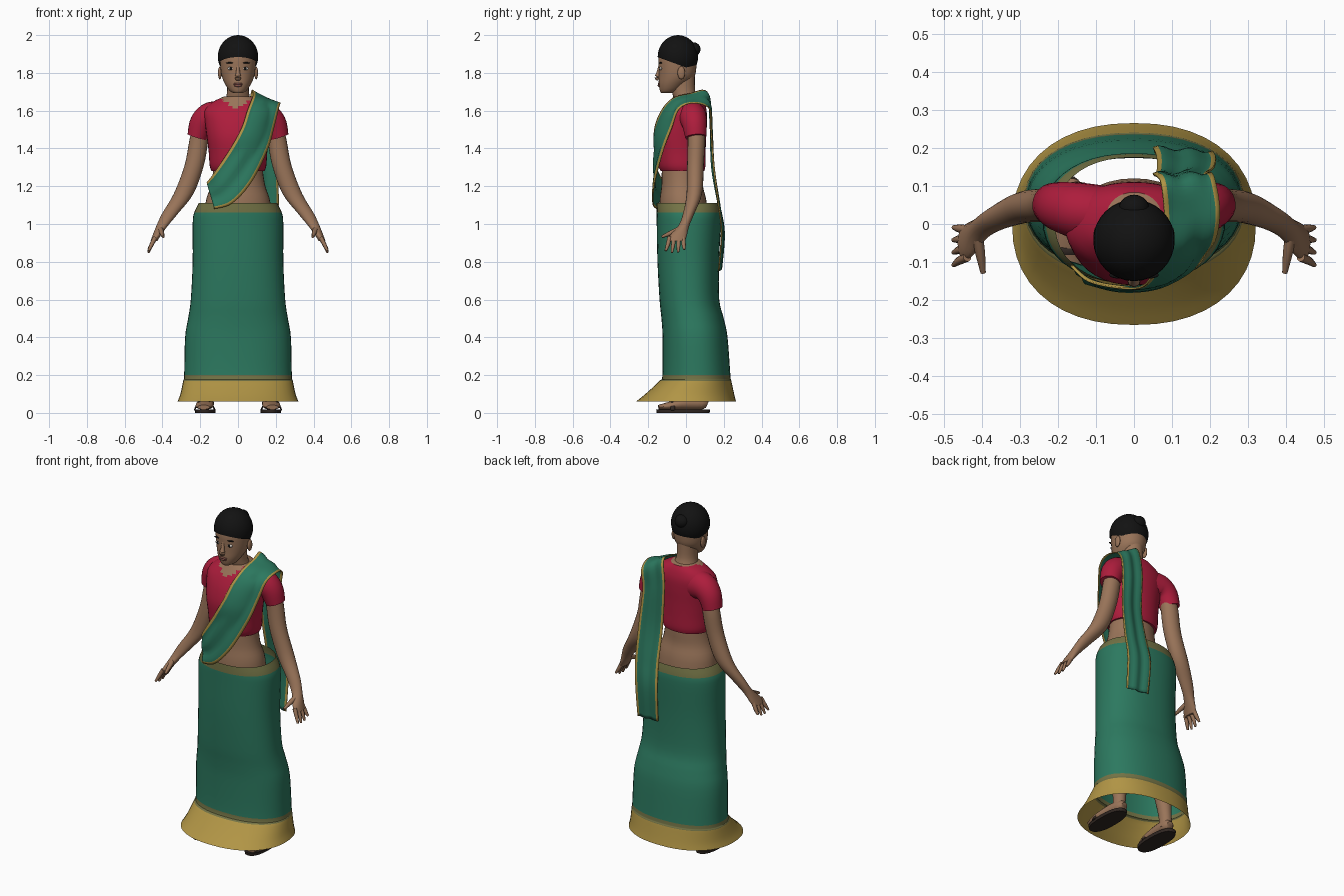
import bpy, bmesh, math
from mathutils import Vector, Matrix

cube = bpy.data.objects.get("Cube")
if cube:
    bpy.data.objects.remove(cube, do_unlink=True)


def material(name, r, g, b):
    m = bpy.data.materials.new(name)
    m.use_nodes = True
    m.diffuse_color = (r, g, b, 1)
    node = next(n for n in m.node_tree.nodes if n.type == 'BSDF_PRINCIPLED')
    node.inputs["Base Color"].default_value = (r, g, b, 1)
    return m


GREEN = material("green_cloth", .025, .19, .115)
GOLD = material("gold_border", .44, .30, .06)
OLIVE = material("olive_band", .17, .17, .06)
RED = material("red_blouse", .42, .012, .045)
SKIN = material("brown_skin", .32, .175, .10)
HAIR = material("black_hair", .006, .006, .006)
SOLE = material("dark_sandal", .03, .02, .016)
LIPS = material("lip_brown", .24, .09, .07)
WHITE = material("eye_white", .6, .55, .5)
parts = []


def finish(name, bm, mats, rule=None):
    bmesh.ops.recalc_face_normals(bm, faces=bm.faces)
    if rule:
        for f in bm.faces:
            f.material_index = rule(f.calc_center_median())
    mesh = bpy.data.meshes.new(name)
    bm.to_mesh(mesh)
    bm.free()
    for m in mats:
        mesh.materials.append(m)
    ob = bpy.data.objects.new(name, mesh)
    bpy.context.collection.objects.link(ob)
    parts.append(ob)
    return ob


def spline(rows, steps):
    """Smooth interpolation through rows of numbers."""
    out = []
    for i in range(len(rows) - 1):
        a, b, c, d = (rows[max(0, min(len(rows) - 1, i + k))] for k in (-1, 0, 1, 2))
        for s in range(steps):
            t = s / steps
            out.append([.5 * (2 * q + (r - p) * t + (2 * p - 5 * q + 4 * r - w) * t * t
                              + (3 * q - p - 3 * r + w) * t ** 3)
                        for p, q, r, w in zip(a, b, c, d)])
    return out + [list(rows[-1])]


def skin_rings(name, rings, mats, rule=None, caps=True):
    bm = bmesh.new()
    vs = [[bm.verts.new(p) for p in ring] for ring in rings]
    n = len(vs[0])
    for a, b in zip(vs, vs[1:]):
        for i in range(n):
            j = (i + 1) % n
            bm.faces.new((a[i], a[j], b[j], b[i]))
    if caps:
        bm.faces.new(vs[0])
        bm.faces.new(vs[-1])
    return finish(name, bm, mats, rule)


def power(v, e):
    return math.copysign(abs(v) ** e, v)


def loft(name, rows, mats, rule=None, n=32, steps=4, side=1, square=2, caps=True):
    """Level oval rings: x, y, z, half width, half depth."""
    rings = []
    for x, y, z, a, b in spline(rows, steps):
        angles = [math.tau * i / n for i in range(n)]
        rings.append([(side * x + a * power(math.cos(t), 2 / square),
                       y + b * power(math.sin(t), 2 / square), z) for t in angles])
    return skin_rings(name, rings, mats, rule, caps)


def tube(name, rows, mat, n=12, steps=3, side=1):
    """Rings across a path: x, y, z, half width, half height."""
    rows = [(r[0] * side, *r[1:]) for r in spline(rows, steps)]
    pts = [Vector(r[:3]) for r in rows]
    rings = []
    for i, r in enumerate(rows):
        d = pts[min(i + 1, len(pts) - 1)] - pts[max(i - 1, 0)]
        q = d.to_track_quat('Z', 'Y')
        rings.append([pts[i] + q @ Vector((r[3] * math.cos(math.tau * k / n),
                                           r[4] * math.sin(math.tau * k / n), 0)) for k in range(n)])
    return skin_rings(name, rings, [mat])


def ball(name, centre, size, mat, cut=None, seg=20):
    bm = bmesh.new()
    bmesh.ops.create_uvsphere(bm, u_segments=seg, v_segments=seg // 2 + 2, radius=1,
                              matrix=Matrix.Translation(centre) @ Matrix.Diagonal((*size, 1)))
    if cut:
        bmesh.ops.bisect_plane(bm, geom=bm.verts[:] + bm.edges[:] + bm.faces[:],
                               plane_co=cut[0], plane_no=cut[1], clear_inner=True)
    return finish(name, bm, [mat])


# Long skirt with gold hem and olive bands
loft("skirt", [(0, 0, .06, .32, .265), (0, .02, .10, .305, .235), (0, .05, .17, .29, .19),
               (0, .055, .20, .285, .18), (0, .048, .40, .28, .172), (0, .035, .50, .264, .165),
               (0, .018, .60, .25, .158), (0, .012, .80, .24, .163), (0, .015, 1.0, .24, .17),
               (0, .014, 1.06, .232, .17), (0, .01, 1.11, .208, .165)],
     [GREEN, GOLD, OLIVE],
     lambda c: 1 if c.z < .17 else 2 if c.z < .20 or c.z > 1.06 else 0,
     n=44, square=2.25, caps=False)

# Waist and blouse
loft("midriff", [(0, -.01, .95, .18, .13), (0, -.015, 1.11, .172, .125), (0, -.02, 1.2, .145, .11),
                 (0, -.02, 1.28, .132, .108), (0, -.02, 1.36, .13, .10)], [SKIN])
blouse = loft("blouse", [(0, -.018, 1.28, .14, .115), (0, -.022, 1.31, .15, .125),
                         (0, -.026, 1.38, .155, .13), (0, -.027, 1.46, .165, .133),
                         (0, -.016, 1.54, .175, .126), (0, -.003, 1.60, .178, .112),
                         (0, .006, 1.645, .135, .092), (0, .008, 1.675, .075, .075)],
              [RED, SKIN], lambda c: int(c.y < .01 and c.z > 1.605 + .75 * abs(c.x + .01)),
              n=40, square=2.15)

# Neck and head
loft("neck", [(0, .015, 1.6, .08, .06), (0, 0, 1.66, .066, .062), (0, -.014, 1.71, .057, .062),
              (0, -.015, 1.80, .06, .062)], [SKIN], n=24)
loft("head", [(0, -.10, 1.693, .024, .03), (0, -.088, 1.706, .045, .05), (0, -.07, 1.74, .068, .074),
              (0, -.05, 1.78, .085, .094), (0, -.045, 1.83, .093, .10), (0, -.045, 1.88, .094, .10),
              (0, -.045, 1.93, .082, .086), (0, -.045, 1.97, .045, .05)], [SKIN])
tube("nose", [(0, -.138, 1.835, .008, .008), (0, -.146, 1.80, .011, .011),
              (0, -.152, 1.775, .017, .014), (0, -.146, 1.764, .012, .008)], SKIN)
ball("upper_lip", (0, -.141, 1.742), (.025, .008, .006), LIPS)
ball("lower_lip", (0, -.141, 1.733), (.022, .009, .007), LIPS)

# Hair with a bun
ball("hair", (0, -.043, 1.885), (.107, .107, .115), HAIR,
     cut=((0, -.14, 1.88), (0, .07, .19)), seg=32)
ball("nape_hair", (0, .018, 1.835), (.062, .036, .05), HAIR)
ball("hair_bun", (0, .04, 1.925), (.04, .037, .037), HAIR)

for s, word in ((1, "left"), (-1, "right")):
    # Face details
    ball(word + "_eye", (.038 * s, -.133, 1.823), (.018, .008, .009), WHITE)
    ball(word + "_iris", (.038 * s, -.138, 1.823), (.008, .005, .008), HAIR)
    ball(word + "_brow", (.04 * s, -.134, 1.853), (.025, .009, .004), HAIR)
    ball(word + "_ear", (.096 * s, -.025, 1.80), (.010, .02, .034), SKIN)

    # Sleeve, arm and hand
    tube(word + "_sleeve", [(.08, .025, 1.565, .075, .085), (.145, .035, 1.565, .074, .08),
                            (.19, .045, 1.53, .066, .068), (.215, .052, 1.46, .056, .054)],
         RED, n=24, steps=4, side=s)
    loft(word + "_arm", [(.19, .05, 1.53, .046, .046), (.207, .055, 1.445, .05, .046),
                         (.232, .05, 1.31, .051, .044), (.288, .044, 1.16, .052, .041),
                         (.36, .014, 1.055, .042, .03), (.402, -.012, .99, .03, .029),
                         (.43, -.04, .94, .022, .045), (.445, -.05, .91, .018, .044)],
         [SKIN], n=20, side=s)
    for i, finger in enumerate(("little", "ring", "middle", "index")):
        y, drop = -.015 - .024 * i, (.865, .85, .848, .858)[i]
        tube(f"{word}_{finger}_finger",
             [(.438, y, .93, .012, .012), (.458, y + .003 - .004 * i, .89, .011, .011),
              (.474, y + .006 - .009 * i, drop, .006, .006)], SKIN, n=8, side=s)
    tube(word + "_thumb", [(.412, -.03, .975, .015, .015), (.404, -.075, .955, .013, .013),
                           (.396, -.128, .932, .007, .007)], SKIN, n=8, side=s)

    # Leg, foot and sandal
    loft(word + "_leg", [(.09, 0, .98, .085, .095), (.12, .02, .55, .066, .07),
                         (.145, .055, .32, .054, .056), (.163, .07, .12, .035, .038),
                         (.165, .07, .04, .036, .04)], [SKIN], n=20, side=s)
    tube(word + "_foot", [(.163, .112, .045, .02, .02), (.165, .085, .052, .036, .034),
                          (.17, .0, .052, .042, .036), (.178, -.085, .038, .048, .022),
                          (.182, -.145, .03, .032, .012)], SKIN, n=16, side=s)
    loft(word + "_sole", [(.174, -.015, 0, .054, .14), (.174, -.015, .018, .056, .143)],
         [SOLE], n=28, steps=1, side=s, square=2.4)
    tube(word + "_strap", [(.122, -.07, .015, .012, .004), (.145, -.07, .055, .012, .004),
                           (.177, -.07, .066, .012, .004), (.21, -.07, .055, .012, .004),
                           (.23, -.07, .015, .012, .004)], SOLE, n=8, side=s)

# Draped sash: neck-side edge and outer edge, from the right hip over the left shoulder
path = [(-.165, -.11, 1.22, -.125, -.155, 1.08), (-.12, -.15, 1.28, -.03, -.175, 1.11),
        (-.04, -.168, 1.40, .07, -.165, 1.22), (.02, -.165, 1.51, .155, -.12, 1.39),
        (.05, -.13, 1.60, .19, -.075, 1.51), (.075, -.07, 1.665, .215, -.035, 1.61),
        (.08, .02, 1.69, .225, .04, 1.64), (.07, .11, 1.70, .21, .125, 1.61),
        (.05, .13, 1.55, .195, .135, 1.5), (.06, .135, 1.30, .21, .15, 1.3),
        (.06, .175, 1.1, .215, .175, 1.1), (.05, .20, .95, .205, .19, .95),
        (.055, .185, .76, .20, .175, .75)]
COLS = [0, .08] + [.08 + .84 * k / 9 for k in range(1, 9)] + [.92, 1]
bm = bmesh.new()
grid = []
for row in spline(path, 6):
    a, b = Vector(row[:3]), Vector(row[3:])
    grid.append([bm.verts.new(a.lerp(b, u) + Vector((0, .005 * math.sin(u * math.pi * 4), 0)))
                 for u in COLS])
for r0, r1 in zip(grid, grid[1:]):
    for k in range(len(COLS) - 1):
        f = bm.faces.new((r0[k], r0[k + 1], r1[k + 1], r1[k]))
        f.material_index = int(k in (0, len(COLS) - 2))
sash = finish("sash", bm, [GREEN, GOLD])
wrap = sash.modifiers.new("rest_on_blouse", 'SHRINKWRAP')
wrap.target = blouse
wrap.wrap_mode = 'OUTSIDE'
wrap.offset = .01
thick = sash.modifiers.new("cloth_thickness", 'SOLIDIFY')
thick.thickness = .005
thick.offset = 0

# Smooth shading with crisp edges kept
bpy.ops.object.select_all(action='DESELECT')
for ob in parts:
    ob.select_set(True)
bpy.context.view_layer.objects.active = parts[0]
bpy.ops.object.shade_smooth_by_angle(angle=math.radians(50))
